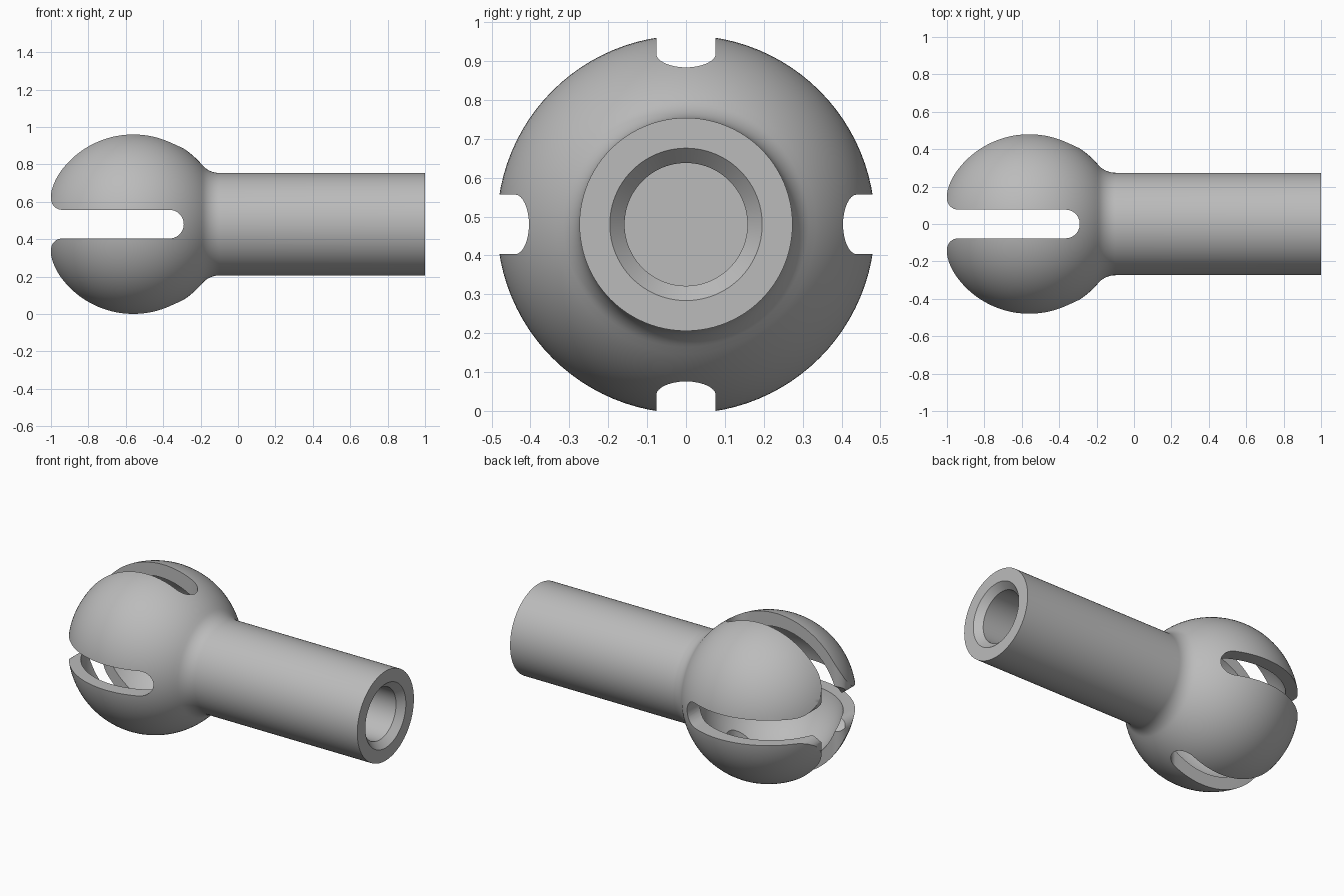
import bpy, bmesh, math
from mathutils import Matrix

if "Cube" in bpy.data.objects:
    bpy.data.objects.remove(bpy.data.objects["Cube"], do_unlink=True)

AXIS_Z = 0.48      # height of the long axis
BALL_X = -0.56     # ball centre
BALL_R = 0.486
STEM_R = 0.274
SLOT = 0.0765      # half width of the slots

grey = bpy.data.materials.new("plain grey")
grey.use_nodes = True
grey.diffuse_color = (0.5, 0.5, 0.5, 1)
grey.node_tree.nodes["Principled BSDF"].inputs["Base Color"].default_value = (0.5, 0.5, 0.5, 1)


def arc(cx, cy, r, start, end, steps):
    """Points along an arc, angles in radians."""
    angles = [start + (end - start) * i / steps for i in range(steps + 1)]
    return [(cx + r * math.cos(a), cy + r * math.sin(a)) for a in angles]


def make_object(name, bm):
    bmesh.ops.recalc_face_normals(bm, faces=bm.faces)
    mesh = bpy.data.meshes.new(name)
    bm.to_mesh(mesh)
    bm.free()
    mesh.materials.append(grey)
    obj = bpy.data.objects.new(name, mesh)
    bpy.context.collection.objects.link(obj)
    return obj


def lathe(name, profile, segments=96):
    """Closed solid turned about the long axis from (x, radius) points."""
    bm = bmesh.new()
    verts = [bm.verts.new((x, 0, r)) for x, r in profile]
    edges = [bm.edges.new(pair) for pair in zip(verts, verts[1:])]
    bmesh.ops.spin(bm, geom=verts + edges, cent=(0, 0, 0), axis=(1, 0, 0),
                   angle=2 * math.pi, steps=segments, use_merge=False)
    bmesh.ops.remove_doubles(bm, verts=bm.verts, dist=0.0001)
    bmesh.ops.translate(bm, verts=bm.verts, vec=(0, 0, AXIS_Z))
    return make_object(name, bm)


def slot_cutter(name, turn):
    """Round-ended slot with a flared mouth, right through the ball."""
    flare = 0.06
    upper = [(-1.2, SLOT + flare)]
    upper += arc(-1 + flare, SLOT + flare, flare, math.pi, 1.5 * math.pi, 8)
    upper += arc(-0.29 - SLOT, 0, SLOT, math.pi / 2, 0, 12)
    outline = upper + [(x, -w) for x, w in reversed(upper[:-1])]
    bm = bmesh.new()
    face = bm.faces.new([bm.verts.new((x, -1, w)) for x, w in outline])
    out = bmesh.ops.extrude_face_region(bm, geom=[face])
    moved = [v for v in out["geom"] if isinstance(v, bmesh.types.BMVert)]
    bmesh.ops.translate(bm, verts=moved, vec=(0, 2, 0))
    bm.transform(Matrix.Translation((0, 0, AXIS_Z)) @ Matrix.Rotation(turn, 4, "X"))
    cutter = make_object(name, bm)
    cutter.hide_render = True
    return cutter


# Outer skin: open rim, ball, fillet into the stem
fillet_x, fillet_r = -0.10, 0.119
join = math.atan2(STEM_R + fillet_r, fillet_x - BALL_X)
rim = math.acos((-1 - BALL_X) / BALL_R)
outer = arc(BALL_X, 0, BALL_R, rim, join, 40)
outer += arc(fillet_x, STEM_R + fillet_r, fillet_r, math.pi + join, 1.5 * math.pi, 10)[1:]

# Stem end with a chamfered blind bore
bore = [(1, STEM_R), (1, 0.196), (0.96, 0.158), (0.2, 0.158), (0.2, 0)]

# Hollow inside of the ball, ending at the open rim
cavity = arc(-0.58, 0, 0.405, 0, math.radians(157), 36) + [(-1, 0.165), outer[0]]

# Two closed shells share one mesh: the skin with its bore, and the cavity
ball_joint = lathe("slotted_ball_and_stem", cavity + outer[1:] + bore)

# Crossed slots through the ball
bpy.context.view_layer.objects.active = ball_joint
ball_joint.select_set(True)
for name, turn in (("level_slot", 0), ("upright_slot", math.pi / 2)):
    cutter = slot_cutter(name, turn)
    cut = ball_joint.modifiers.new(name, "BOOLEAN")
    cut.operation = "DIFFERENCE"
    cut.solver = "EXACT"
    cut.object = cutter
    bpy.ops.object.modifier_apply(modifier=cut.name)
    bpy.data.objects.remove(cutter, do_unlink=True)

bpy.ops.object.select_all(action="DESELECT")
ball_joint.select_set(True)
bpy.ops.object.shade_smooth_by_angle(angle=math.radians(30))
